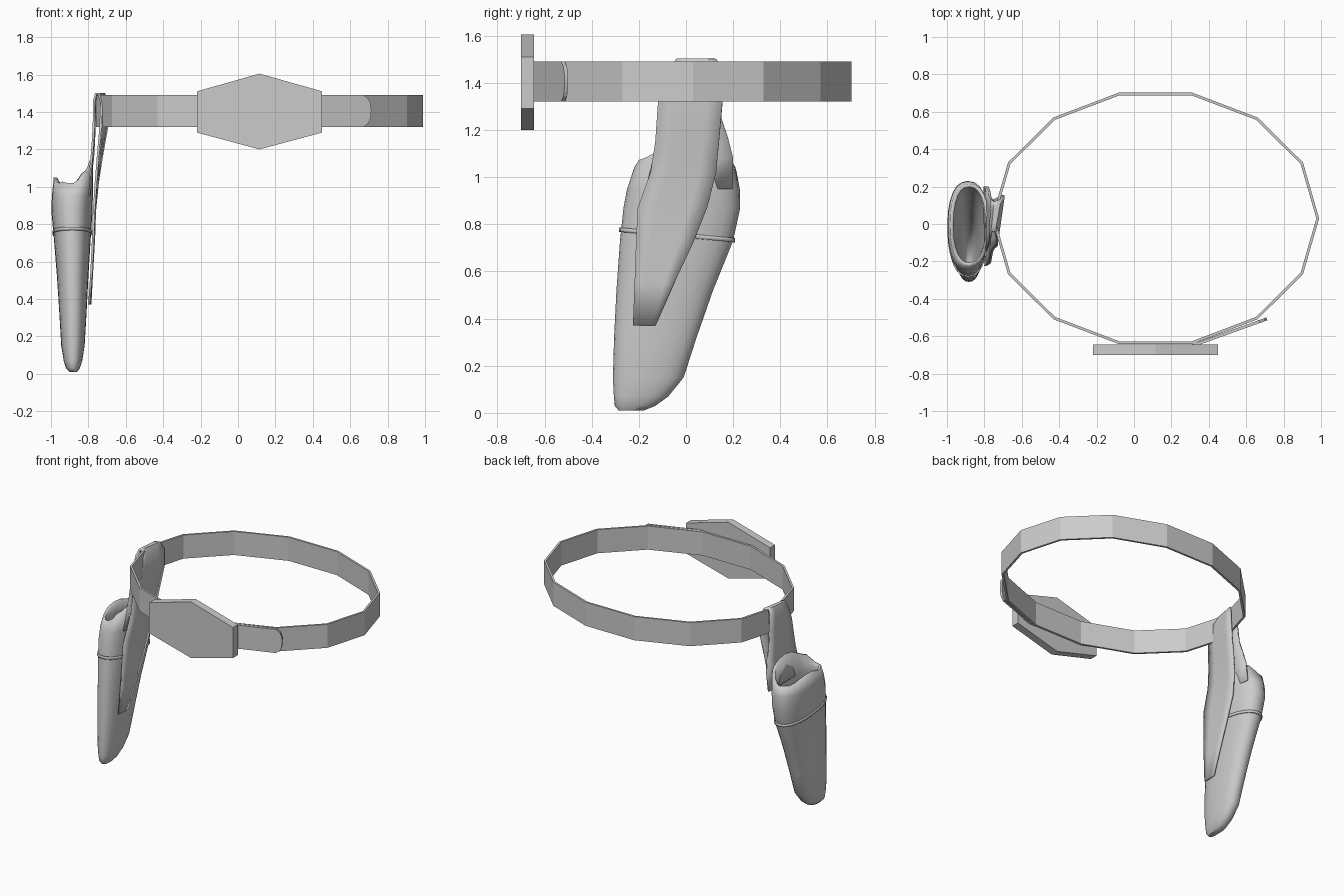
import bpy, bmesh
from math import cos, sin, pi, radians, copysign

if "Cube" in bpy.data.objects:
    bpy.data.objects.remove(bpy.data.objects["Cube"])

mat = bpy.data.materials.new("grey leather")
mat.use_nodes = True
GREY = (0.6, 0.6, 0.6, 1)
mat.diffuse_color = GREY
mat.node_tree.nodes["Principled BSDF"].inputs["Base Color"].default_value = GREY


def make(name, rows, closed=False, cap=False, smooth=None, thick=0, offset=-1):
    """Skin a list of point rows, optionally closing each row and capping the first."""
    bm = bmesh.new()
    grid = [[bm.verts.new(p) for p in row] for row in rows]
    n = len(rows[0])
    for a, b in zip(grid, grid[1:]):
        for i in range(n if closed else n - 1):
            j = (i + 1) % n
            bm.faces.new((a[i], a[j], b[j], b[i]))
    if cap:
        bm.faces.new(grid[0][::-1])
    if cap == "both":
        bm.faces.new(grid[-1])
    mesh = bpy.data.meshes.new(name)
    bm.to_mesh(mesh)
    bm.free()
    obj = bpy.data.objects.new(name, mesh)
    bpy.context.collection.objects.link(obj)
    mesh.materials.append(mat)
    if thick:
        mod = obj.modifiers.new("thickness", 'SOLIDIFY')
        mod.thickness, mod.offset = thick, offset
    if smooth:
        bpy.ops.object.select_all(action='DESELECT')
        bpy.context.view_layer.objects.active = obj
        obj.select_set(True)
        bpy.ops.object.shade_smooth_by_angle(angle=radians(smooth))
    return obj


# Belt: fourteen-sided hoop
CX, CY, LOW, HIGH = 0.115, 0.03, 1.32, 1.49
def hoop(z):
    return [(CX + 0.875 * cos(k * pi / 7), CY + 0.69 * sin(k * pi / 7), z)
            for k in range(14)]
belt = make("belt", [hoop(LOW), hoop(HIGH)], closed=True, thick=0.015)

# Loose belt end with a rounded tip
tip = []
for i in range(9):
    t = i / 4 - 1
    z = (LOW + HIGH) / 2 + t * (HIGH - LOW) / 2
    x = 0.67 + 0.04 * (1 - t * t) ** 0.5
    tip.append([(0.3, -0.655, z), (x, -0.655 + (x - 0.3) * 0.36, z)])
make("belt_end", tip, thick=0.016, offset=0)

# Buckle: elongated hexagonal plate
hexagon = [(-0.22, 1.29), (0.115, 1.2), (0.45, 1.29),
           (0.45, 1.51), (0.115, 1.605), (-0.22, 1.51)]
make("buckle", [[(x, y, z) for x, z in hexagon] for y in (-0.7, -0.645)],
     closed=True, cap="both")

# Holster: tapered pouch, sections as (z, x min, x max, y min, y max)
SECTIONS = [
    (0.01, -0.90, -0.86, -0.285, -0.18),
    (0.03, -0.92, -0.845, -0.302, -0.13),
    (0.07, -0.932, -0.833, -0.306, -0.075),
    (0.15, -0.945, -0.82, -0.31, -0.01),
    (0.32, -0.955, -0.81, -0.305, 0.045),
    (0.52, -0.968, -0.80, -0.295, 0.115),
    (0.73, -0.985, -0.787, -0.28, 0.20),
    (0.87, -0.998, -0.778, -0.265, 0.23),
    (0.95, -0.995, -0.776, -0.25, 0.228),
    (1.02, -0.985, -0.774, -0.225, 0.215),
]
N = 24
def section(z, x0, x1, y0, y1, grow=0):
    ring = []
    for k in range(N):
        a = 2 * pi * k / N
        c, s = (copysign(abs(v) ** 0.85, v) for v in (cos(a), sin(a)))
        ring.append(((x0 + x1) / 2 + ((x1 - x0) / 2 + grow) * c,
                     (y0 + y1) / 2 + ((y1 - y0) / 2 + grow) * s, z))
    return ring
rows = [section(*s) for s in SECTIONS]
# The rim dips at the ends and rises against the strap
rows[-1] = [(x, y, z + 0.03 * cos(4 * pi * k / N) ** 2 * (abs(cos(2 * pi * k / N)) > 0.5)
             + 0.09 * max(0, cos(2 * pi * k / N)))
            for k, (x, y, z) in enumerate(rows[-1])]
make("holster", rows, closed=True, cap=True, smooth=50, thick=0.02)

# Seam: narrow raised band, tilted down toward the back
band = []
for dz in (0, 0.018):
    ring = section(0.745, -0.987, -0.786, -0.279, 0.203, grow=0.005)
    band.append([(x, y, z + dz - 0.09 * (y + 0.03)) for x, y, z in ring])
make("holster_seam", band, closed=True, smooth=40, thick=0.008)

# Strap: rises from the holster, folds over the belt and hangs inside it
# rows as (z, x at front edge, x at back edge, y front, y back)
STRAP = [
    (0.95, -0.795, -0.80, -0.17, 0.20),
    (1.08, -0.79, -0.785, -0.14, 0.20),
    (1.16, -0.782, -0.775, -0.125, 0.18),
    (1.25, -0.775, -0.77, -0.115, 0.15),
    (1.36, -0.77, -0.765, -0.10, 0.14),
    (1.46, -0.77, -0.76, -0.06, 0.13),
    (1.497, -0.76, -0.745, -0.04, 0.12),
    (1.497, -0.745, -0.715, -0.04, 0.13),
    (1.45, -0.73, -0.697, -0.08, 0.15),
    (1.32, -0.735, -0.70, -0.118, 0.155),
    (1.15, -0.75, -0.73, -0.13, 0.14),
    (1.02, -0.76, -0.75, -0.15, 0.128),
    (0.87, -0.77, -0.765, -0.205, 0.09),
    (0.72, -0.775, -0.77, -0.212, 0.03),
    (0.55, -0.783, -0.78, -0.218, -0.05),
    (0.37, -0.795, -0.79, -0.225, -0.13),
]
strap = []
for z, xf, xb, yf, yb in STRAP:
    strap.append([(xf + (xb - xf) * t, yf + (yb - yf) * t, z)
                  for t in (0, 0.25, 0.5, 0.75, 1)])
make("strap", strap, smooth=50, thick=0.012, offset=0)
